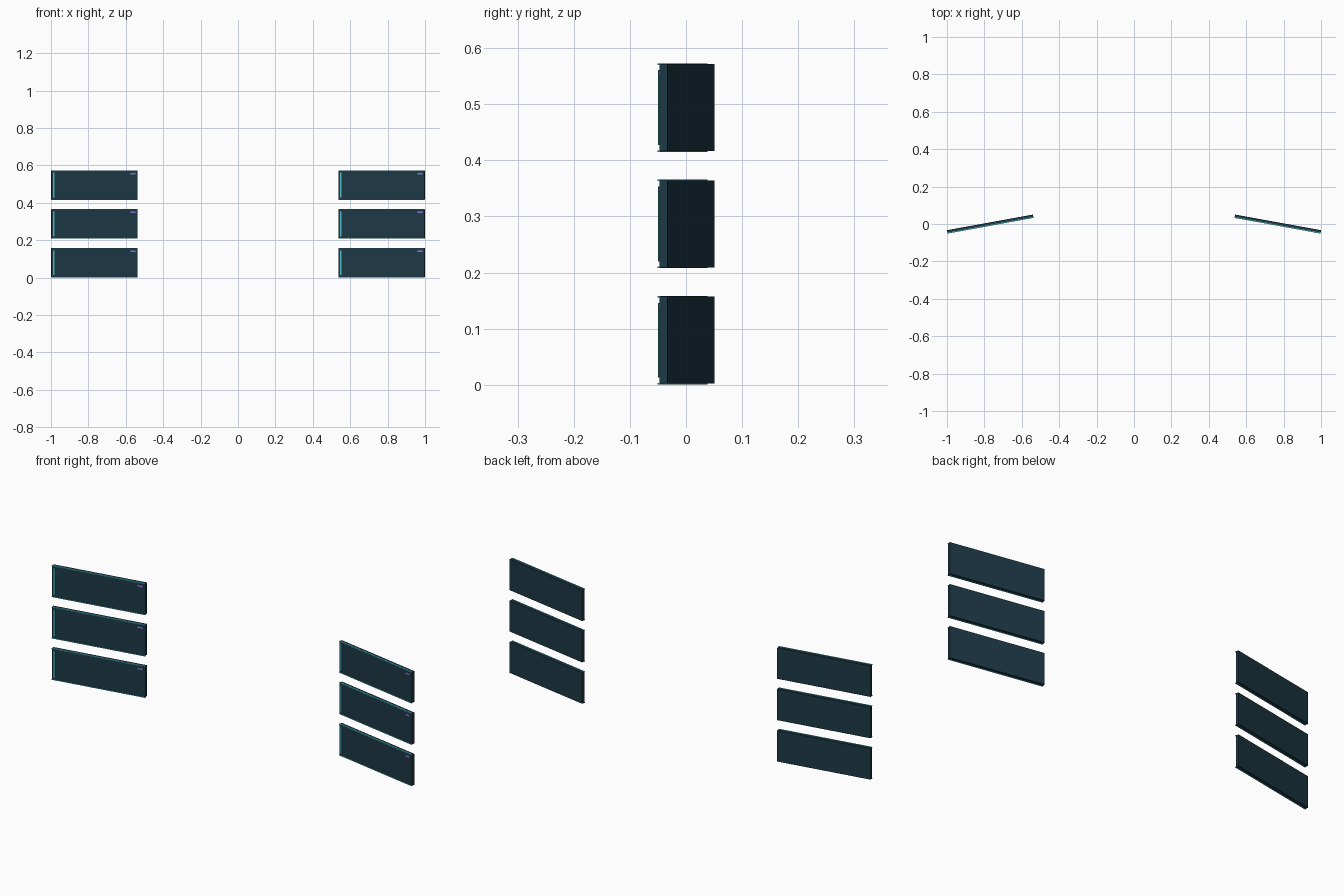
import bpy
from math import sin, cos
from mathutils import Matrix

if "Cube" in bpy.data.objects:
    bpy.data.objects.remove(bpy.data.objects["Cube"])

L, T, H = 0.467, 0.0145, 0.155   # panel length, thickness, height
ANGLE, PITCH = 0.18, 0.2072

def material(name, rgb):
    m = bpy.data.materials.new(name)
    m.diffuse_color = (*rgb, 1)
    m.use_nodes = True
    m.node_tree.nodes["Principled BSDF"].inputs["Base Color"].default_value = m.diffuse_color
    return m

DARK = material("dark_glass", (0.012, 0.04, 0.06))
CYAN = material("cyan_glow", (0.07, 0.5, 0.6))
VIOLET = material("violet_glow", (0.25, 0.2, 0.75))

def box(name, frame, center, size, mat):
    bpy.ops.mesh.primitive_cube_add(size=1)
    o = bpy.context.object
    o.name = name
    o.data.transform(Matrix.Translation(center) @ Matrix.Diagonal((*size, 1)))
    o.matrix_world = frame
    o.data.materials.append(mat)

front = -T / 2
for side, label in ((-1, "left"), (1, "right")):
    for row in range(3):
        # each panel turns inward about z
        frame = (Matrix.Translation((side * 0.769, 0.0015, 0.0795 + row * PITCH))
                 @ Matrix.Rotation(-side * ANGLE, 4, 'Z'))
        tag = f"{label}_{row + 1}"
        box("panel_" + tag, frame, (0, 0, 0), (L, T, H), DARK)
        # thin rails along the front top and bottom edges
        for s, edge in ((1, "top"), (-1, "bottom")):
            box(f"{edge}_rail_{tag}", frame, (0, front - 0.001, s * H / 2),
                (L, 0.0055, 0.003), CYAN)
        # vertical light bar near the left end
        box("light_bar_" + tag, frame, (-L / 2 + 0.013, front - 0.0015, 0),
            (0.008, 0.005, H * 0.86), CYAN)
        # small status light in the upper right corner
        box("status_light_" + tag, frame, (L / 2 - 0.024, front - 0.0015, H / 2 - 0.016),
            (0.026, 0.005, 0.008), VIOLET)
